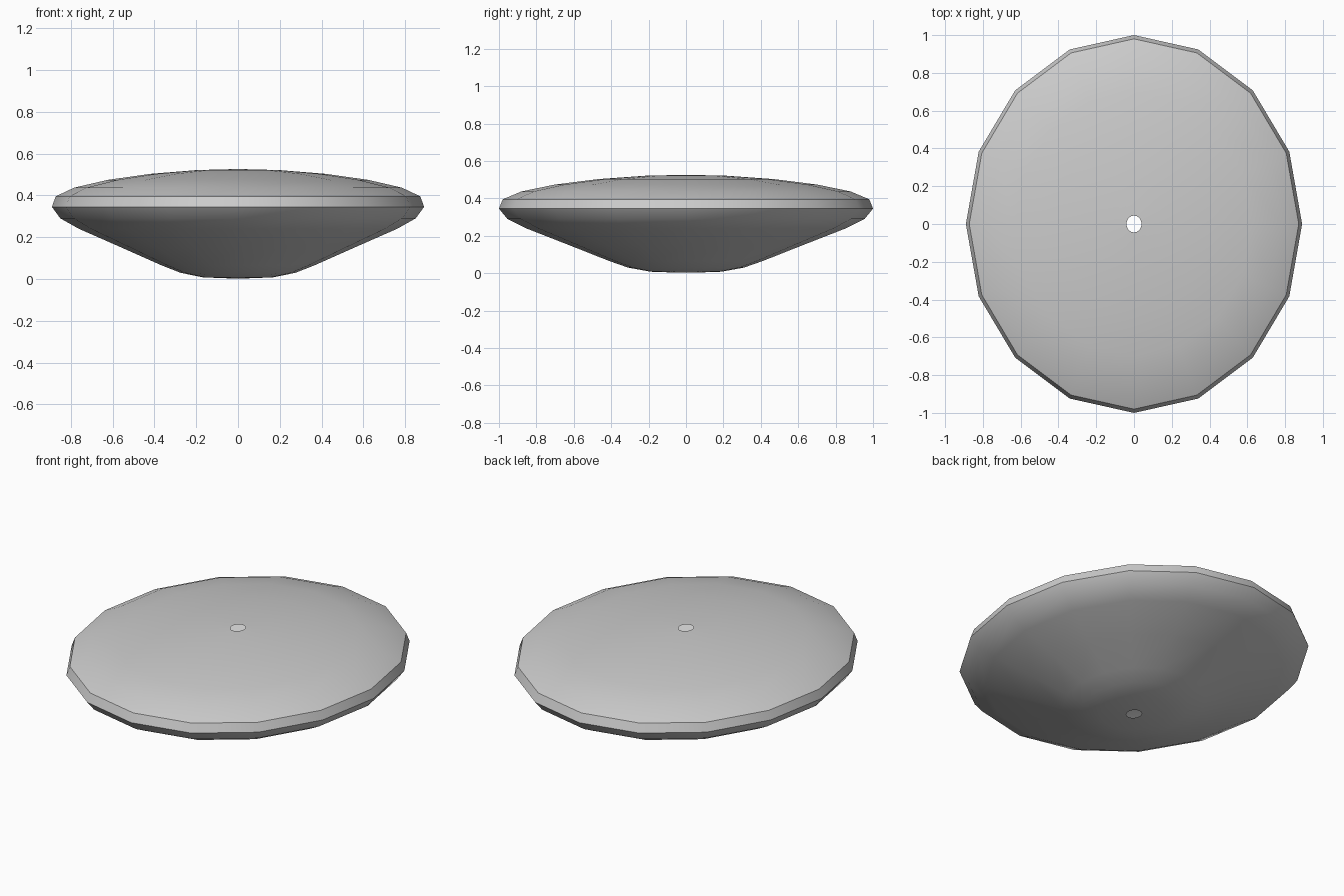
import bpy, bmesh, math

if "Cube" in bpy.data.objects:
    bpy.data.objects.remove(bpy.data.objects["Cube"])

SIDES = 16
RX, RY = 0.89, 1.0

# Profile as (radius fraction, height), from the lower hole to the upper hole
PROFILE = [(0.045, 0.003), (0.19, 0.008), (0.31, 0.03), (0.41, 0.065),
           (0.63, 0.152), (0.855, 0.24), (0.955, 0.29), (1.0, 0.345),
           (0.98, 0.395), (0.88, 0.437), (0.70, 0.474), (0.47, 0.503),
           (0.22, 0.521), (0.045, 0.525)]

grey = bpy.data.materials.new("grey")
grey.diffuse_color = (0.6, 0.6, 0.6, 1)
grey.use_nodes = True
grey.node_tree.nodes["Principled BSDF"].inputs["Base Color"].default_value = grey.diffuse_color

# Oval lens shell with an open hole in the middle of both sides
bm = bmesh.new()
rings = []
for r, z in PROFILE:
    angles = [2 * math.pi * i / SIDES for i in range(SIDES)]
    rings.append([bm.verts.new((RX * r * math.cos(a), RY * r * math.sin(a), z))
                  for a in angles])
for low, high in zip(rings, rings[1:]):
    for i in range(SIDES):
        j = (i + 1) % SIDES
        bm.faces.new((low[i], low[j], high[j], high[i]))

mesh = bpy.data.meshes.new("lens_shell")
bm.to_mesh(mesh)
bm.free()
mesh.materials.append(grey)
shell = bpy.data.objects.new("lens_shell", mesh)
bpy.context.collection.objects.link(shell)

# Smooth domes, with the rim band left crisp
bpy.context.view_layer.objects.active = shell
shell.select_set(True)
bpy.ops.object.shade_smooth_by_angle(angle=math.radians(30))
